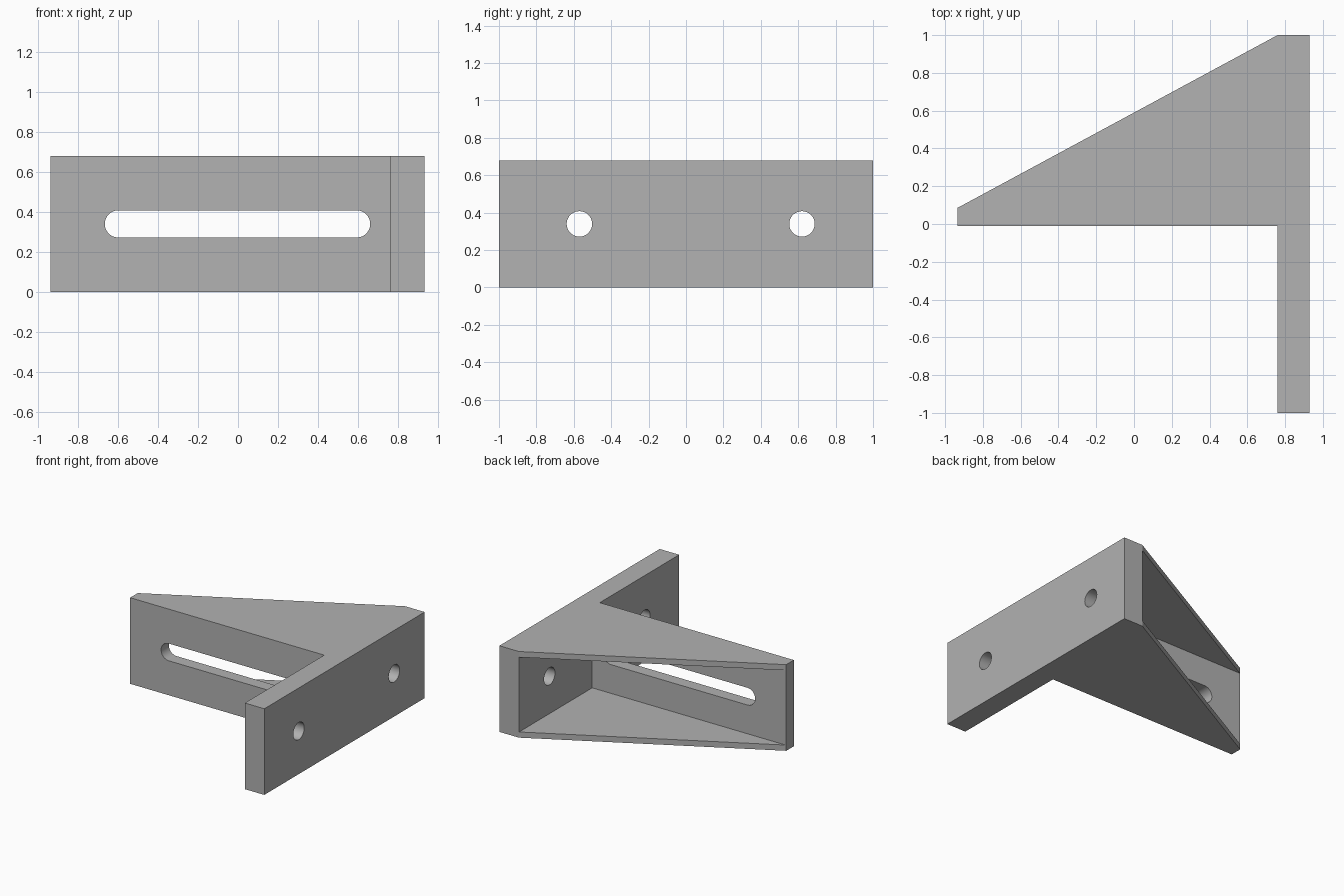
import bpy, bmesh, math
from mathutils import Matrix

cube = bpy.data.objects.get("Cube")
if cube:
    bpy.data.objects.remove(cube, do_unlink=True)

HEIGHT = 0.68
MID = HEIGHT / 2
WALL = 0.045
RADIUS = 0.068

grey = bpy.data.materials.new("plain grey")
grey.use_nodes = True
colour = (0.445, 0.445, 0.445, 1)
grey.diffuse_color = colour
grey.node_tree.nodes["Principled BSDF"].inputs["Base Color"].default_value = colour


def prism(name, outline, low, high, turn=Matrix()):
    """Extrude an outline along local z, then turn it into place."""
    bm = bmesh.new()
    face = bm.faces.new([bm.verts.new((u, v, low)) for u, v in outline])
    top = bmesh.ops.extrude_face_region(bm, geom=[face])["geom"]
    bmesh.ops.translate(bm, vec=(0, 0, high - low),
                        verts=[g for g in top if isinstance(g, bmesh.types.BMVert)])
    bmesh.ops.transform(bm, matrix=turn, verts=bm.verts)
    bmesh.ops.recalc_face_normals(bm, faces=bm.faces)
    mesh = bpy.data.meshes.new(name)
    bm.to_mesh(mesh)
    bm.free()
    mesh.materials.append(grey)
    obj = bpy.data.objects.new(name, mesh)
    bpy.context.collection.objects.link(obj)
    return obj


def rounded(left, right, steps=24):
    """Slot outline between two arc centres; a circle when they coincide."""
    points = []
    for centre, start in ((right, -math.pi / 2), (left, math.pi / 2)):
        for i in range(steps + (left != right)):
            a = start + math.pi * i / steps
            points.append((centre + RADIUS * math.cos(a), MID + RADIUS * math.sin(a)))
    return points


# Whole bracket outline: mounting plate, slotted plate and sloping gussets
bracket = prism("bracket", [(0.76, -1), (0.93, -1), (0.93, 1), (0.76, 1),
                            (-0.935, 0.085), (-0.935, -0.01), (0.76, -0.01)], 0, HEIGHT)

# Open pocket between the two gussets
cutters = [prism("pocket_cutter", [(-1.1, 0.087), (0.758, 0.087), (0.758, 1.1), (-1.1, 1.1)],
                 WALL, HEIGHT - WALL)]

# Long slot through the slotted plate
along_y = Matrix.Rotation(math.pi / 2, 4, 'X')
cutters.append(prism("slot_cutter", rounded(-0.597, 0.592), -0.2, 0.1, along_y))

# Bolt holes through the mounting plate
along_x = Matrix(((0, 0, 1, 0), (1, 0, 0, 0), (0, 1, 0, 0), (0, 0, 0, 1)))
for y in (-0.57, 0.62):
    cutters.append(prism("hole_cutter", rounded(y, y), 0.7, 1.0, along_x))

for cutter in cutters:
    cutter.hide_render = True
    cutter.hide_set(True)
    cut = bracket.modifiers.new(cutter.name, 'BOOLEAN')
    cut.operation = 'DIFFERENCE'
    cut.solver = 'EXACT'
    cut.object = cutter

# Apply the cuts, then smooth only the bores
bpy.ops.object.select_all(action='DESELECT')
bpy.context.view_layer.objects.active = bracket
bracket.select_set(True)
for cut in list(bracket.modifiers):
    bpy.ops.object.modifier_apply(modifier=cut.name)
for cutter in cutters:
    bpy.data.objects.remove(cutter, do_unlink=True)
bpy.ops.object.shade_smooth_by_angle(angle=math.radians(20))
